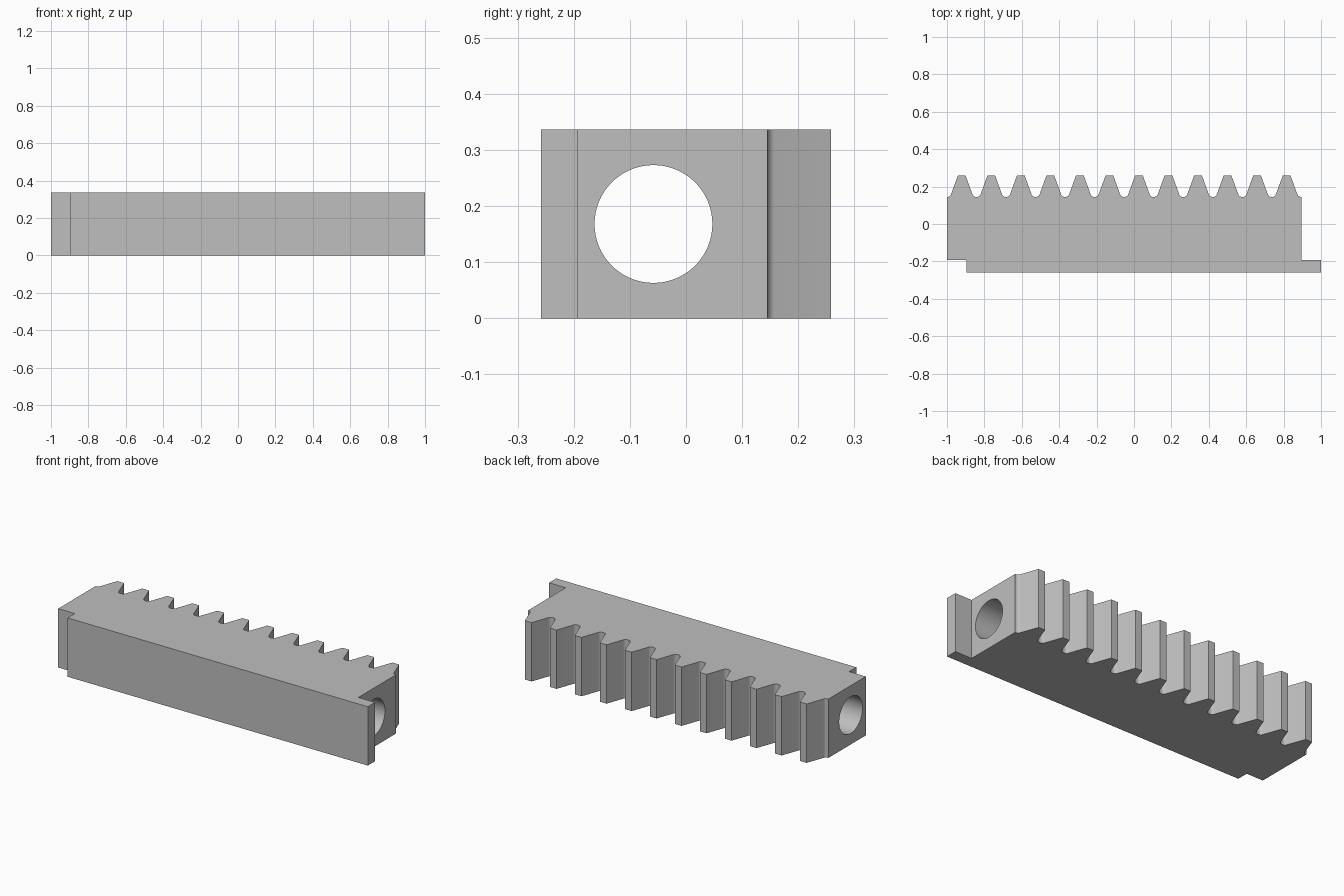
import bpy, bmesh, math
from mathutils import Matrix

cube = bpy.data.objects.get("Cube")
if cube:
    bpy.data.objects.remove(cube, do_unlink=True)

# Plain grey metal
grey = bpy.data.materials.new("grey metal")
grey.use_nodes = True
colour = (0.52, 0.52, 0.52, 1)
grey.diffuse_color = colour
grey.node_tree.nodes["Principled BSDF"].inputs["Base Color"].default_value = colour

# Rack dimensions
HEIGHT = 0.336
TEETH = 12
LEFT, RIGHT, STEP_END = -1.0, 0.895, 1.0
FRONT, STEP_Y, ROOT, TIP = -0.258, -0.193, 0.145, 0.258
PITCH = (RIGHT - LEFT) / TEETH
MODULE = PITCH / math.pi
SLOPE = math.radians(20)
FILLET = 0.38 * MODULE
tip_half = PITCH / 4 - MODULE * math.tan(SLOPE)
root_half = tip_half + (TIP - ROOT) * math.tan(SLOPE)
turn = math.pi / 2 - SLOPE
fillet_x = root_half + FILLET * math.tan(turn / 2)

# One side of a tooth: rounded root, straight flank, flat tip
half_tooth = [(fillet_x - FILLET * math.sin(turn * i / 8),
               ROOT + FILLET * (1 - math.cos(turn * i / 8))) for i in range(9)]
half_tooth.append((tip_half, TIP))

# Outline of the body with stepped ends and the row of teeth
outline = [(LEFT, STEP_Y), (-RIGHT, STEP_Y), (-RIGHT, FRONT),
           (STEP_END, FRONT), (STEP_END, STEP_Y), (RIGHT, STEP_Y), (RIGHT, ROOT)]
for n in reversed(range(TEETH)):
    centre = LEFT + (n + 0.5) * PITCH
    outline += [(centre + x, y) for x, y in half_tooth]
    outline += [(centre - x, y) for x, y in reversed(half_tooth)]
outline.append((LEFT, ROOT))

bm = bmesh.new()
base = bm.faces.new([bm.verts.new((x, y, 0)) for x, y in outline])
top = bmesh.ops.extrude_face_region(bm, geom=[base])["geom"]
bmesh.ops.translate(bm, vec=(0, 0, HEIGHT),
                    verts=[v for v in top if isinstance(v, bmesh.types.BMVert)])
bmesh.ops.recalc_face_normals(bm, faces=bm.faces)
mesh = bpy.data.meshes.new("toothed_rack")
bm.to_mesh(mesh)
bm.free()
mesh.materials.append(grey)
rack = bpy.data.objects.new("toothed_rack", mesh)
bpy.context.collection.objects.link(rack)

# Lengthwise bore
bpy.ops.mesh.primitive_cylinder_add(vertices=64, radius=0.105, depth=3,
                                    location=(0, -0.058, HEIGHT / 2),
                                    rotation=(0, math.pi / 2, 0))
cutter = bpy.context.object
cutter.name = "bore_cutter"
cutter.data.materials.append(grey)

cut = rack.modifiers.new("bore", "BOOLEAN")
cut.operation = "DIFFERENCE"
cut.solver = "EXACT"
cut.object = cutter
bpy.ops.object.select_all(action="DESELECT")
rack.select_set(True)
bpy.context.view_layer.objects.active = rack
bpy.ops.object.modifier_apply(modifier=cut.name)
bpy.data.objects.remove(cutter, do_unlink=True)

# Smooth bore and root fillets, crisp edges elsewhere
bpy.ops.object.shade_smooth_by_angle(angle=math.radians(20))
